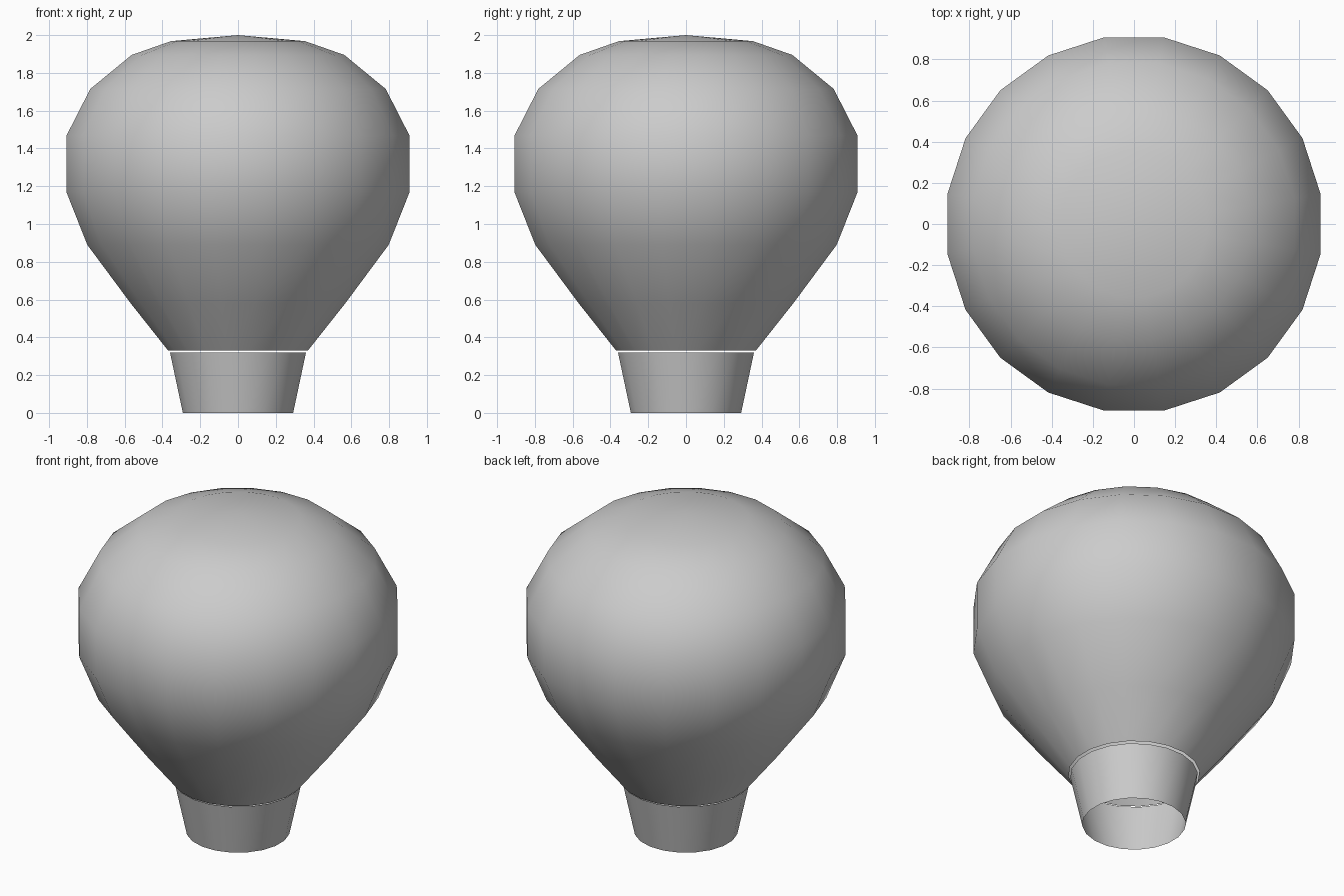
import bpy, bmesh, math

SIDES = 20

cube = bpy.data.objects.get("Cube")
if cube:
    bpy.data.objects.remove(cube)

grey = bpy.data.materials.new("plain_grey")
grey.use_nodes = True
colour = (0.6, 0.6, 0.6, 1)
grey.diffuse_color = colour
grey.node_tree.nodes["Principled BSDF"].inputs["Base Color"].default_value = colour


def lathe(name, profile, top=None):
    """Open shell of rings (half width across flats, height), with an optional apex."""
    bm = bmesh.new()
    step = 2 * math.pi / SIDES
    rings = []
    for half_width, z in profile:
        r = half_width / math.cos(step / 2)
        rings.append([bm.verts.new((r * math.cos((i + 0.5) * step),
                                    r * math.sin((i + 0.5) * step), z))
                      for i in range(SIDES)])
    for low, high in zip(rings, rings[1:]):
        for i in range(SIDES):
            j = (i + 1) % SIDES
            bm.faces.new((low[i], low[j], high[j], high[i]))
    if top is not None:
        apex = bm.verts.new((0, 0, top))
        for i in range(SIDES):
            bm.faces.new((rings[-1][i], rings[-1][(i + 1) % SIDES], apex))
    mesh = bpy.data.meshes.new(name)
    bm.to_mesh(mesh)
    bm.free()
    mesh.materials.append(grey)
    obj = bpy.data.objects.new(name, mesh)
    bpy.context.collection.objects.link(obj)
    bpy.ops.object.select_all(action='DESELECT')
    obj.select_set(True)
    bpy.context.view_layer.objects.active = obj
    bpy.ops.object.shade_smooth_by_angle(angle=math.radians(40))
    return obj


# Balloon envelope, open at the mouth
lathe("envelope", [(0.37, 0.33), (0.568, 0.58), (0.798, 0.89), (0.908, 1.168),
                   (0.908, 1.468), (0.782, 1.715), (0.563, 1.895), (0.355, 1.968)],
      top=2.0)

# Tapered basket skirt, open at both ends, just below the mouth
lathe("basket", [(0.292, 0), (0.36, 0.32)])
